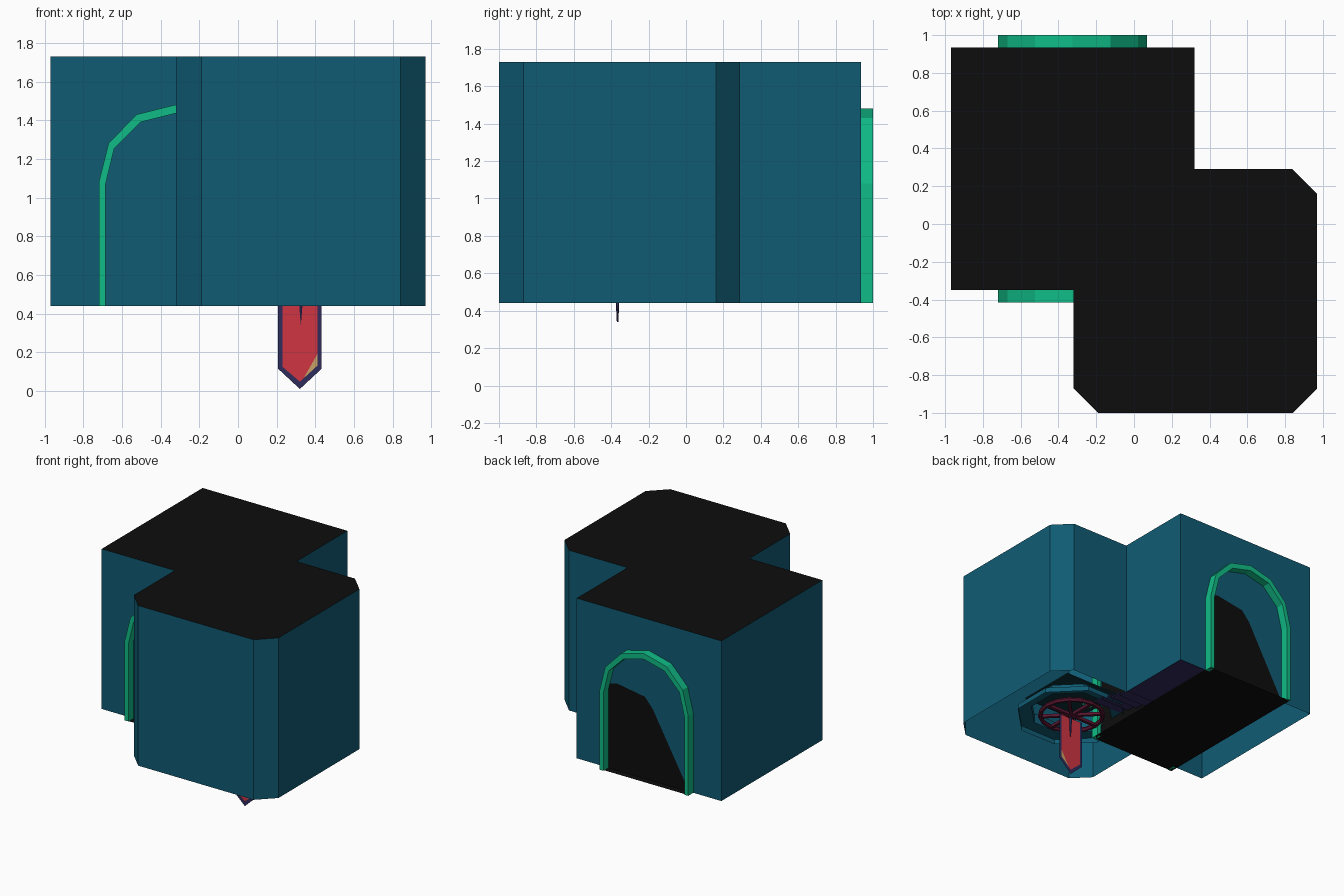
import bpy, bmesh, math
from mathutils import Matrix

if "Cube" in bpy.data.objects:
    bpy.data.objects.remove(bpy.data.objects["Cube"])


def mat(name, r, g, b):
    m = bpy.data.materials.new(name)
    m.diffuse_color = (r, g, b, 1)
    m.use_nodes = True
    m.node_tree.nodes["Principled BSDF"].inputs["Base Color"].default_value = m.diffuse_color
    return m


TEAL = mat("teal", 0.005, 0.105, 0.175)
BLACK = mat("black", 0.004, 0.004, 0.004)
GREEN = mat("green", 0.005, 0.5, 0.24)
RED = mat("red", 0.62, 0.035, 0.055)
NAVY = mat("navy", 0.028, 0.025, 0.105)
SAND = mat("sand", 0.58, 0.36, 0.13)
DARK = mat("dark_teal", 0.004, 0.03, 0.04)
MAROON = mat("maroon", 0.1, 0.008, 0.03)


def finish(name, bm, *mats):
    me = bpy.data.meshes.new(name)
    bm.to_mesh(me)
    bm.free()
    for m in mats:
        me.materials.append(m)
    ob = bpy.data.objects.new(name, me)
    bpy.context.collection.objects.link(ob)
    return ob


def polys(name, faces, *mats):
    """Flat faces given as (points, material index)."""
    bm = bmesh.new()
    for pts, i in faces:
        bm.faces.new([bm.verts.new(p) for p in pts]).material_index = i
    bmesh.ops.remove_doubles(bm, verts=bm.verts, dist=1e-5)
    return finish(name, bm, *mats)


def box(name, lo, hi, m):
    bm = bmesh.new()
    bmesh.ops.create_cube(bm, size=1)
    for v in bm.verts:
        v.co = [l + (c + 0.5) * (h - l) for l, h, c in zip(lo, hi, v.co)]
    return finish(name, bm, m)


# Room shell: thin walls, open underneath, black cover on top
Z0, Z1 = 0.44, 1.73
plan = [(-.97, -.35), (-.32, -.35), (-.32, -.87), (-.19, -1), (.84, -1), (.97, -.87),
        (.97, .16), (.84, .29), (.32, .29), (.32, .935), (-.97, .935)]
walls = [([(*a, Z0), (*b, Z0), (*b, Z1), (*a, Z1)], 0)
         for a, b in zip(plan, plan[1:] + plan[:1])]
polys("room_walls", walls, TEAL)
polys("roof_cover", [([(x, y, Z1) for x, y in plan], 0)], BLACK)

# Arch profiles, mirrored about the passage centre
CX = -.325


def arch(half):
    return [(CX - x, z) for x, z in half] + [(CX + x, z) for x, z in half[-2::-1]]


outer = arch([(.395, Z0), (.395, 1.08), (.345, 1.28), (.2, 1.43), (0, 1.48)])
inner = arch([(.36, Z0), (.36, 1.07), (.315, 1.255), (.18, 1.39), (0, 1.435)])


def arch_trim(name, y0, y1):
    faces = []
    for i in range(len(outer) - 1):
        ring = [outer[i], outer[i + 1], inner[i + 1], inner[i]]
        lo = [(x, y0, z) for x, z in ring]
        hi = [(x, y1, z) for x, z in ring]
        faces += [(lo, 0), (hi[::-1], 0), ([lo[1], lo[0], hi[0], hi[1]], 0),
                  ([lo[3], lo[2], hi[2], hi[3]], 0)]
    for i in (0, -1):
        a, b = outer[i], inner[i]
        q = [(a[0], y0, a[1]), (b[0], y0, b[1]), (b[0], y1, b[1]), (a[0], y1, a[1])]
        faces.append((q if i == 0 else q[::-1], 0))
    polys(name, faces, GREEN)


arch_trim("front_arch", -.415, -.35)
arch_trim("back_arch", .935, 1.0)

# Dark passage joining the two arches
passage = [([(x, y, z) for x, z in inner], 0) for y in (-.345, .93)]
ring = inner + inner[:1]
passage += [([(a[0], -.345, a[1]), (b[0], -.345, b[1]), (b[0], .93, b[1]), (a[0], .93, a[1])], 0)
            for a, b in zip(ring, ring[1:])]
polys("passage", passage, BLACK)
polys("passage_floor", [([(-.72, -.41, Z0), (.07, -.41, Z0), (.07, .99, Z0), (-.72, .99, Z0)], 0)], BLACK)
dark = [(.035, Z0), (.035, 1.12), (-.045, 1.14), (-.29, 1.1), (-.36, 1.02), (-.685, Z0)]
polys("doorway_shadow", [([(x, .938, z) for x, z in dark], 0)], BLACK)

# Side floor and shallow steps into the large room
box("side_floor", (.07, .3, .445), (.315, .93, .455), NAVY)
for i in range(4):
    y = .29 - i * .1
    box("step", (.05, y - .1, .46 + i * .025), (.3, y, .47 + i * .025), NAVY)

# Octagonal dais ring and square plate in the middle of the large room
MX, MY = .325, -.355


def octagon(r, z):
    return [(MX + r * math.cos(math.radians(22.5 + 45 * k)),
             MY + r * math.sin(math.radians(22.5 + 45 * k)), z) for k in range(8)]


faces = []
for a, b in ((octagon(.43, .54), octagon(.32, .54)), (octagon(.43, .54), octagon(.43, .5)),
             (octagon(.32, .54), octagon(.32, .62))):
    faces += [([a[k], a[(k + 1) % 8], b[(k + 1) % 8], b[k]], 0) for k in range(8)]
polys("dais", faces, TEAL)
box("centre_plate", (.075, -.605, .68), (.575, -.105, .69), DARK)
for s in (-1, 1):
    box("plate_tile", (MX + s * .17 - .04, MY - .03, .67), (MX + s * .17 + .04, MY + .03, .68), GREEN)

# Dark wheel with spokes above the banner
bpy.ops.mesh.primitive_torus_add(major_radius=.24, minor_radius=.018, major_segments=16,
                                 minor_segments=6, location=(MX, MY, .52))
wheel = bpy.context.object
wheel.name = "wheel"
wheel.data.materials.append(MAROON)
for k in range(4):
    spoke = box("spoke", (-.24, -.012, -.012), (.24, .012, .012), MAROON)
    spoke.matrix_world = Matrix.Translation((MX, MY, .52)) @ Matrix.Rotation(k * math.pi / 4, 4, 'Z')

# Banner: one flat sheet with border, field and corner patch
BY, TOP = -.37, .5
rim = [(.207, TOP), (.207, .115), (.32, .01), (.433, .115), (.433, TOP)]
field = [(.23, TOP), (.23, .125), (.32, .048), (.41, .13), (.41, TOP)]
sheet = [([rim[i], rim[i + 1], field[i + 1], field[i]], 0) for i in range(4)]
sheet += [([field[0], field[1], field[2], (.34, .066), (.41, .19), field[4]], 1),
          ([(.34, .066), field[3], (.41, .19)], 2)]
polys("banner", [([(x, BY, z) for x, z in pts], i) for pts, i in sheet], NAVY, RED, SAND)

# Small spike behind the banner
bpy.ops.mesh.primitive_cone_add(vertices=6, radius1=.004, radius2=.012, depth=.16,
                                location=(MX, BY + .004, .42))
bpy.context.object.name = "banner_spike"
bpy.context.object.data.materials.append(NAVY)
